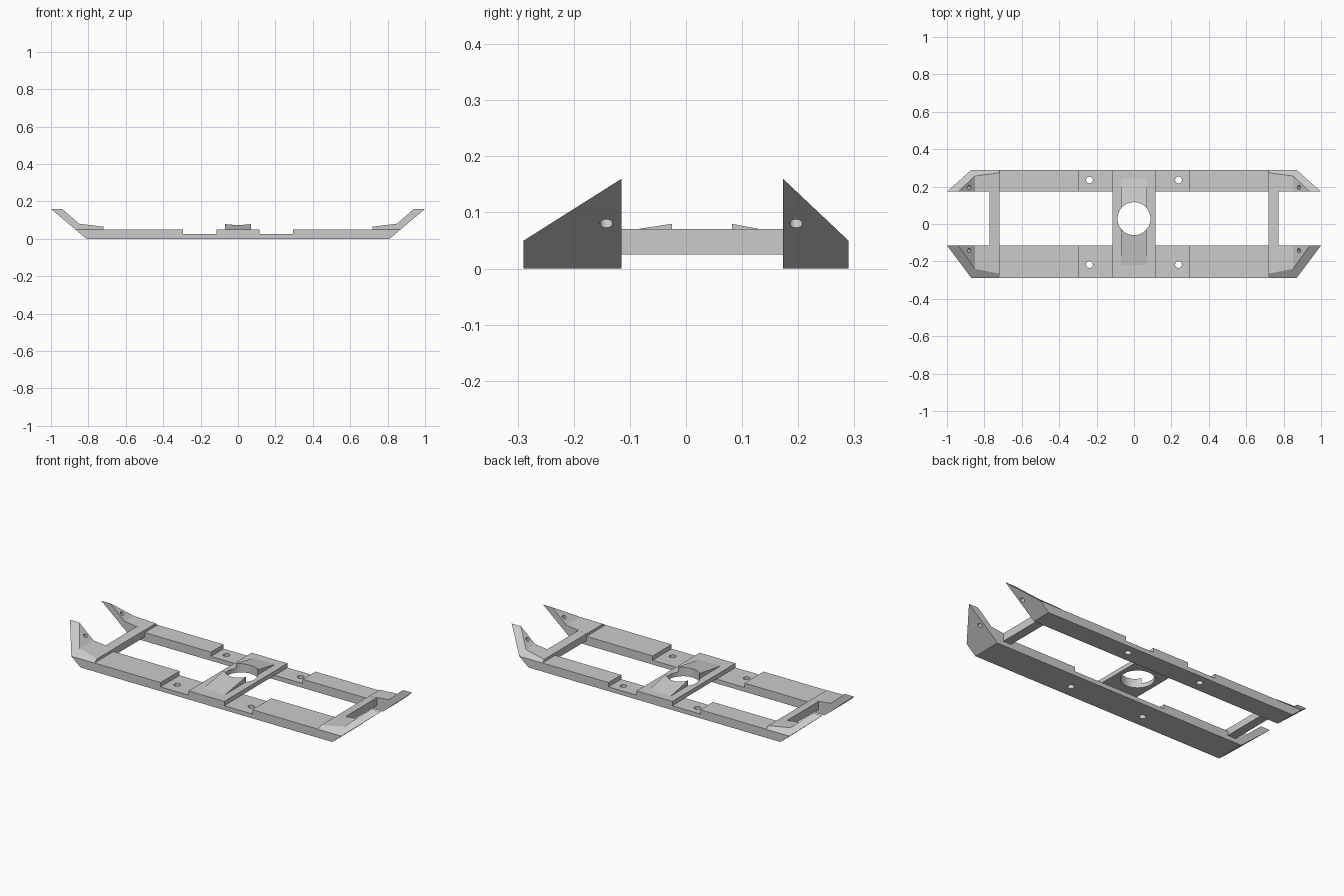
import bpy, bmesh, math
from mathutils import Vector

cube = bpy.data.objects.get("Cube")
if cube:
    bpy.data.objects.remove(cube, do_unlink=True)

grey = bpy.data.materials.new("plain grey")
grey.use_nodes = True
grey.diffuse_color = (0.6, 0.6, 0.6, 1)
grey.node_tree.nodes["Principled BSDF"].inputs["Base Color"].default_value = (0.6, 0.6, 0.6, 1)


def prism(name, profile, start, end, axis):
    """Extrude a closed profile along x (profile is y,z) or y (profile is x,z)."""
    bm = bmesh.new()

    def place(p, t):
        return (t, p[0], p[1]) if axis == "x" else (p[0], t, p[1])
    face = bm.faces.new([bm.verts.new(place(p, start)) for p in profile])
    ext = bmesh.ops.extrude_face_region(bm, geom=[face])
    shift = Vector((end - start, 0, 0) if axis == "x" else (0, end - start, 0))
    bmesh.ops.translate(bm, vec=shift,
                        verts=[g for g in ext["geom"] if isinstance(g, bmesh.types.BMVert)])
    bmesh.ops.recalc_face_normals(bm, faces=bm.faces)
    return finish(name, bm)


def finish(name, bm):
    mesh = bpy.data.meshes.new(name)
    bm.to_mesh(mesh)
    bm.free()
    mesh.materials.append(grey)
    obj = bpy.data.objects.new(name, mesh)
    bpy.context.collection.objects.link(obj)
    return obj


def rod(centre, radius, length, tilt=0, sides=32):
    bm = bmesh.new()
    bmesh.ops.create_cone(bm, cap_ends=True, segments=sides, radius1=radius,
                          radius2=radius, depth=length)
    obj = finish("hole_cutter", bm)
    obj.location = centre
    obj.rotation_euler = (0, tilt, 0)
    obj.hide_render = True
    return obj


def cut(obj, cutters):
    for c in cutters:
        mod = obj.modifiers.new("cut", "BOOLEAN")
        mod.operation, mod.solver, mod.object = "DIFFERENCE", "EXACT", c
    for o in bpy.context.selected_objects:
        o.select_set(False)
    bpy.context.view_layer.objects.active = obj
    obj.select_set(True)
    for mod in list(obj.modifiers):
        bpy.ops.object.modifier_apply(modifier=mod.name)
    for c in cutters:
        bpy.data.objects.remove(c, do_unlink=True)
    bpy.ops.object.shade_smooth_by_angle(angle=math.radians(25))


# Side rails: notched bars with upswept ends
half = [(0.81, 0), (1.0, 0.16), (0.94, 0.16), (0.85, 0.081), (0.72, 0.065),
        (0.72, 0.05), (0.295, 0.05), (0.295, 0.025), (0.115, 0.025), (0.115, 0.05)]
rail_profile = half + [(-x, z) for x, z in reversed(half)]
slope = math.atan2(0.19, 0.16)

for name, inner, outer, bolt_y, tip_y in (("front_rail", -0.115, -0.29, -0.217, -0.142),
                                          ("back_rail", 0.173, 0.29, 0.235, 0.196)):
    rail = prism(name, rail_profile, inner, outer, "y")
    cutters = []
    grade = (0.16 - 0.0495) / (inner - outer)
    over, beyond = inner + (inner - outer) * 0.2, outer - (inner - outer) * 0.2
    for s in (-1, 1):
        # Sloped outer top of each upswept end
        wedge = [(over, 0.16 + grade * (over - inner)), (over, 0.4), (beyond, 0.4),
                 (beyond, 0.0495 + grade * (beyond - outer))]
        cutters.append(prism("wedge_cutter", wedge, s * 0.72, s * 1.1, "x"))
        # Vertical bolt hole and tilted end hole
        cutters.append(rod((s * 0.238, bolt_y, 0.02), 0.018, 0.2))
        cutters.append(rod((s * 0.893, tip_y, 0.095), 0.0115, 0.12, -s * (math.pi / 2 - slope)))
    cut(rail, cutters)

# End crossbars between the rails
for side, s in (("left", 1), ("right", -1)):
    bar = [(s * 0.72, 0.025), (s * 0.772, 0.025), (s * 0.772, 0.071), (s * 0.72, 0.065)]
    prism(side + "_crossbar", bar, -0.115, 0.173, "y")

# Centre plate with round opening
hole_y, hole_r = 0.0285, 0.088
plate = prism("centre_plate", [(-0.115, 0.025), (0.115, 0.025), (0.115, 0.05), (-0.115, 0.05)],
              -0.115, 0.173, "y")
cut(plate, [rod((0, hole_y, 0.05), hole_r, 0.3, sides=64)])

# Ramps rising towards the opening
for name, low, high in (("front_ramp", -0.22, -0.025), ("back_ramp", 0.24, 0.081)):
    ramp = prism(name, [(low, 0.05), (high, 0.05), (high, 0.08)], -0.07, 0.07, "x")
    cut(ramp, [rod((0, hole_y, 0.05), hole_r, 0.3, sides=64)])
